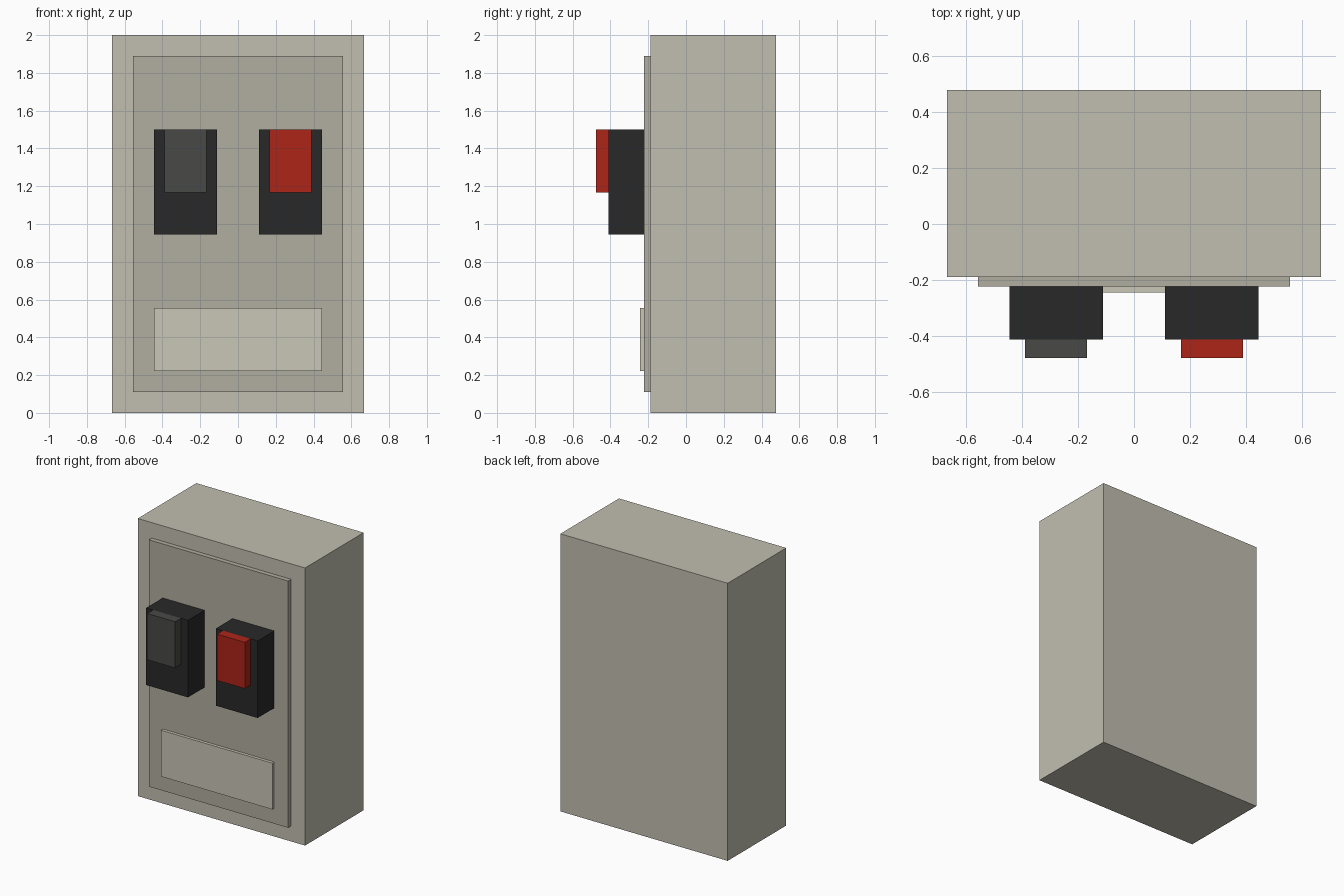
import bpy, bmesh
from mathutils import Vector

if "Cube" in bpy.data.objects:
    bpy.data.objects.remove(bpy.data.objects["Cube"])

U = 1 / 9  # layout unit: the cabinet is 12 x 6 x 18 units


def material(name, rgb):
    mat = bpy.data.materials.new(name)
    mat.diffuse_color = [(c / 255) ** 2.2 for c in rgb] + [1]
    mat.use_nodes = True
    mat.node_tree.nodes["Principled BSDF"].inputs["Base Color"].default_value = mat.diffuse_color
    return mat


def box(name, x, y, z, mat):
    """Box spanning the given (min, max) ranges in layout units."""
    bm = bmesh.new()
    bmesh.ops.create_cube(bm, size=1)
    centre = Vector([(a + b) / 2 for a, b in (x, y, z)])
    size = Vector([b - a for a, b in (x, y, z)])
    for v in bm.verts:
        v.co = (v.co * size + centre) * U
    mesh = bpy.data.meshes.new(name)
    bm.to_mesh(mesh)
    bm.free()
    mesh.materials.append(mat)
    obj = bpy.data.objects.new(name, mesh)
    bpy.context.collection.objects.link(obj)
    return obj


beige = material("cabinet_beige", (192, 189, 175))
panel_beige = material("panel_beige", (176, 172, 159))
plate_beige = material("plate_beige", (201, 198, 181))
black = material("breaker_black", (45, 45, 45))
grey = material("lever_grey", (74, 74, 72))
red = material("lever_red", (172, 41, 31))

# Cabinet, raised door and blank plate
box("cabinet", (-6, 6), (-1.7, 4.3), (0, 18), beige)
box("door_panel", (-5, 5), (-2, -1.7), (1, 17), panel_beige)
box("blank_plate", (-4, 4), (-2.2, -2), (2, 5), plate_beige)

# Two switches, each a housing with a lever flush to its top
for side, cx, lever_mat in (("left", -2.5, grey), ("right", 2.5, red)):
    box(side + "_switch_housing", (cx - 1.5, cx + 1.5), (-3.7, -2), (8.5, 13.5), black)
    box(side + "_switch_lever", (cx - 1, cx + 1), (-4.3, -3.7), (10.5, 13.5), lever_mat)
